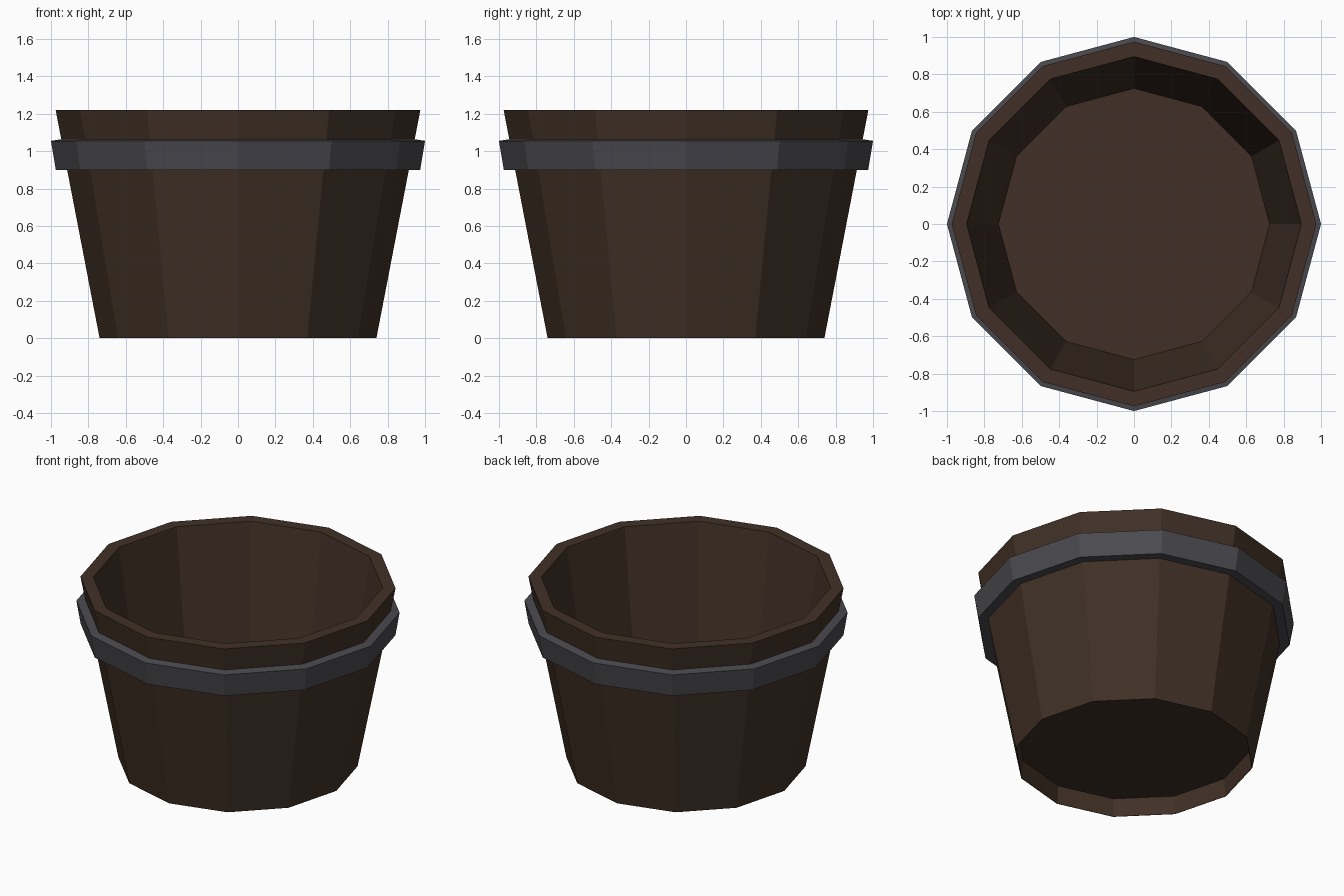
import bpy, bmesh, math

if "Cube" in bpy.data.objects:
    bpy.data.objects.remove(bpy.data.objects["Cube"])

SIDES = 12


def material(name, rgb):
    m = bpy.data.materials.new(name)
    m.diffuse_color = (*rgb, 1.0)
    m.use_nodes = True
    m.node_tree.nodes["Principled BSDF"].inputs["Base Color"].default_value = m.diffuse_color
    return m


def lathe(name, profile, mat, closed):
    """Spin an (r, z) profile into a flat-sided solid; open profiles get end caps."""
    bm = bmesh.new()
    rings = []
    for r, z in profile:
        rings.append([bm.verts.new((r * math.cos(2 * math.pi * i / SIDES),
                                    r * math.sin(2 * math.pi * i / SIDES), z))
                      for i in range(SIDES)])
    pairs = list(zip(rings, rings[1:]))
    if closed:
        pairs.append((rings[-1], rings[0]))
    for a, b in pairs:
        for i in range(SIDES):
            j = (i + 1) % SIDES
            bm.faces.new((a[i], a[j], b[j], b[i]))
    if not closed:
        bm.faces.new(rings[0][::-1])
        bm.faces.new(rings[-1])
    bmesh.ops.recalc_face_normals(bm, faces=bm.faces)
    me = bpy.data.meshes.new(name)
    bm.to_mesh(me)
    bm.free()
    me.materials.append(mat)
    ob = bpy.data.objects.new(name, me)
    bpy.context.collection.objects.link(ob)
    return ob


wood = material("dark brown wood", (0.052, 0.030, 0.019))
iron = material("dark grey iron", (0.068, 0.068, 0.078))

# Tub: recessed underside, flared wall, flat rim, hollow inside with floor
lathe("tub", [(0.725, 0.12), (0.737, 0.0), (0.74, 0.0), (0.975, 1.22),
              (0.895, 1.22), (0.725, 0.128)], wood, closed=False)

# Hoop around the upper wall
lathe("hoop", [(0.905, 0.90), (0.974, 0.90), (1.0, 1.055), (0.935, 1.065)],
      iron, closed=True)
